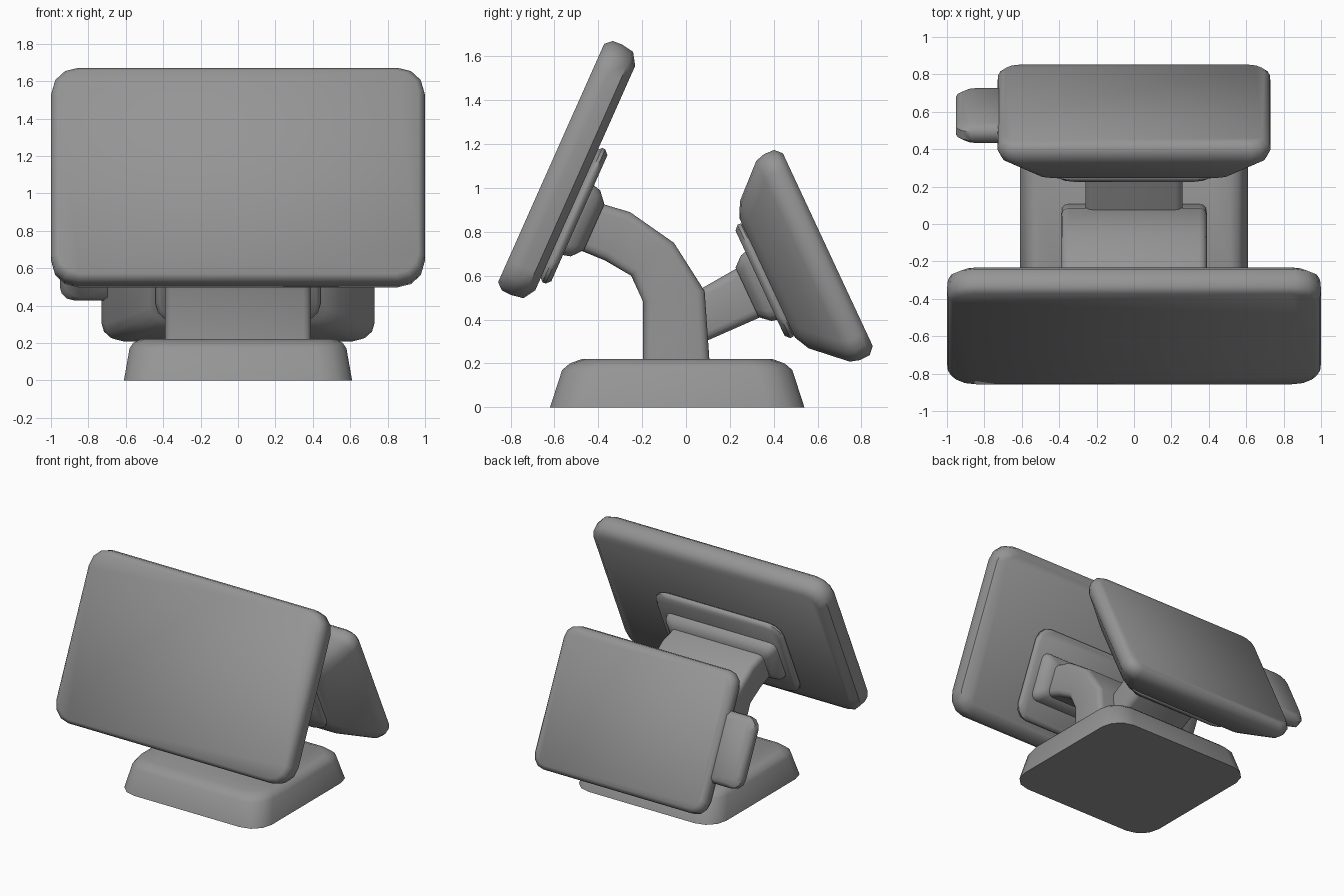
import bpy
import bmesh
import math
from mathutils import Vector

cube = bpy.data.objects.get("Cube")
if cube:
    bpy.data.objects.remove(cube, do_unlink=True)

grey = bpy.data.materials.new("plain_grey")
grey.use_nodes = True
COLOR = (0.3, 0.3, 0.3, 1)
grey.diffuse_color = COLOR
grey.node_tree.nodes["Principled BSDF"].inputs["Base Color"].default_value = COLOR


def ring(a, b, half_w, radius, cx=0, steps=3):
    """Rounded rectangle spanning a to b in the (y, z) plane and 2 * half_w in x."""
    a, b = Vector((cx, *a)), Vector((cx, *b))
    mid, up = (a + b) / 2, (b - a).normalized()
    half_h = (b - a).length / 2
    r = min(radius, half_w, half_h)
    pts = []
    for k, (sx, sv) in enumerate([(1, 1), (-1, 1), (-1, -1), (1, -1)]):
        for i in range(steps + 1):
            t = math.pi / 2 * (k + i / steps)
            x = sx * (half_w - r) + r * math.cos(t)
            v = sv * (half_h - r) + r * math.sin(t)
            pts.append(mid + Vector((x, 0, 0)) + up * v)
    return pts


def loft(name, rings):
    """Skin a list of equal rings, with flat caps at both ends."""
    bm = bmesh.new()
    loops = [[bm.verts.new(p) for p in pts] for pts in rings]
    n = len(loops[0])
    for low, high in zip(loops, loops[1:]):
        for i in range(n):
            j = (i + 1) % n
            bm.faces.new((low[i], low[j], high[j], high[i]))
    bm.faces.new(loops[0])
    bm.faces.new(loops[-1])
    bmesh.ops.recalc_face_normals(bm, faces=bm.faces)
    mesh = bpy.data.meshes.new(name)
    bm.to_mesh(mesh)
    bm.free()
    mesh.materials.append(grey)
    obj = bpy.data.objects.new(name, mesh)
    bpy.context.collection.objects.link(obj)
    bpy.ops.object.select_all(action='DESELECT')
    obj.select_set(True)
    bpy.context.view_layer.objects.active = obj
    bpy.ops.object.shade_smooth_by_angle(angle=math.radians(50))
    return obj


def slab(name, tilt, center, sections, cx=0):
    """Tilted panel; sections are (depth, half width, half height, corner radius)."""
    up = Vector((math.sin(tilt), math.cos(tilt)))
    out = Vector((math.cos(tilt), -math.sin(tilt)))
    rings = []
    for depth, w, h, r in sections:
        mid = up * center + out * depth
        rings.append(ring(mid - up * h, mid + up * h, w, r, cx))
    return loft(name, rings)


def plate(name, tilt, center, d0, d1, w, h, r, cx=0, edge=0.02):
    """Panel with chamfered edges on both faces."""
    s = math.copysign(edge, d1 - d0)
    return slab(name, tilt, center, [
        (d0, w - edge, h - edge, r), (d0 + s, w, h, r),
        (d1 - s, w, h, r), (d1, w - edge, h - edge, r)], cx)


FRONT, REAR = math.radians(24), math.radians(-25)

# Foot
loft("base", [ring((y0, z), (y1, z), w, r) for y0, y1, z, w, r in [
    (-0.62, 0.54, 0, 0.61, 0.16), (-0.565, 0.485, 0.17, 0.58, 0.16),
    (-0.53, 0.45, 0.2, 0.56, 0.15), (-0.475, 0.395, 0.22, 0.52, 0.13)]])

# Curved front arm
loft("front_arm", [ring(a, b, 0.39, 0.04) for a, b in [
    ((-0.195, 0.2), (0.108, 0.2)), ((-0.195, 0.48), (0.085, 0.53)),
    ((-0.25, 0.6), (-0.055, 0.75)), ((-0.37, 0.67), (-0.255, 0.89)),
    ((-0.48, 0.715), (-0.39, 0.93))]])

# Short rear arm
loft("rear_arm", [ring(a, b, 0.26, 0.04) for a, b in [
    ((0.0, 0.26), (0.0, 0.5)), ((0.11, 0.31), (0.085, 0.55)),
    ((0.36, 0.42), (0.26, 0.65))]])

# Main screen with its mount
slab("main_screen", FRONT, 0.768, [
    (-1.015, 0.965, 0.595, 0.12), (-0.985, 0.995, 0.622, 0.14),
    (-0.94, 1.0, 0.625, 0.14), (-0.88, 0.995, 0.615, 0.14),
    (-0.845, 0.94, 0.56, 0.1)])
plate("main_mount_plate", FRONT, 0.59, -0.85, -0.795, 0.54, 0.335, 0.1)
slab("main_mount_block", FRONT, 0.58, [
    (-0.8, 0.47, 0.175, 0.05), (-0.76, 0.46, 0.165, 0.05),
    (-0.717, 0.41, 0.115, 0.04)])

# Customer screen with a deep tapered housing
slab("rear_screen", REAR, 0.378, [
    (0.585, 0.47, 0.3, 0.08), (0.62, 0.54, 0.37, 0.1),
    (0.765, 0.71, 0.505, 0.1), (0.81, 0.73, 0.518, 0.1),
    (0.86, 0.727, 0.516, 0.1), (0.89, 0.695, 0.485, 0.08)])
plate("rear_mount_plate", REAR, 0.37, 0.6, 0.545, 0.44, 0.285, 0.1)
slab("rear_mount_block", REAR, 0.357, [
    (0.56, 0.33, 0.175, 0.05), (0.52, 0.32, 0.165, 0.05),
    (0.474, 0.275, 0.125, 0.04)])

# Card reader on the side of the customer screen
plate("card_reader", REAR, 0.365, 0.755, 0.865, 0.175, 0.26, 0.08,
      cx=-0.778, edge=0.03)
